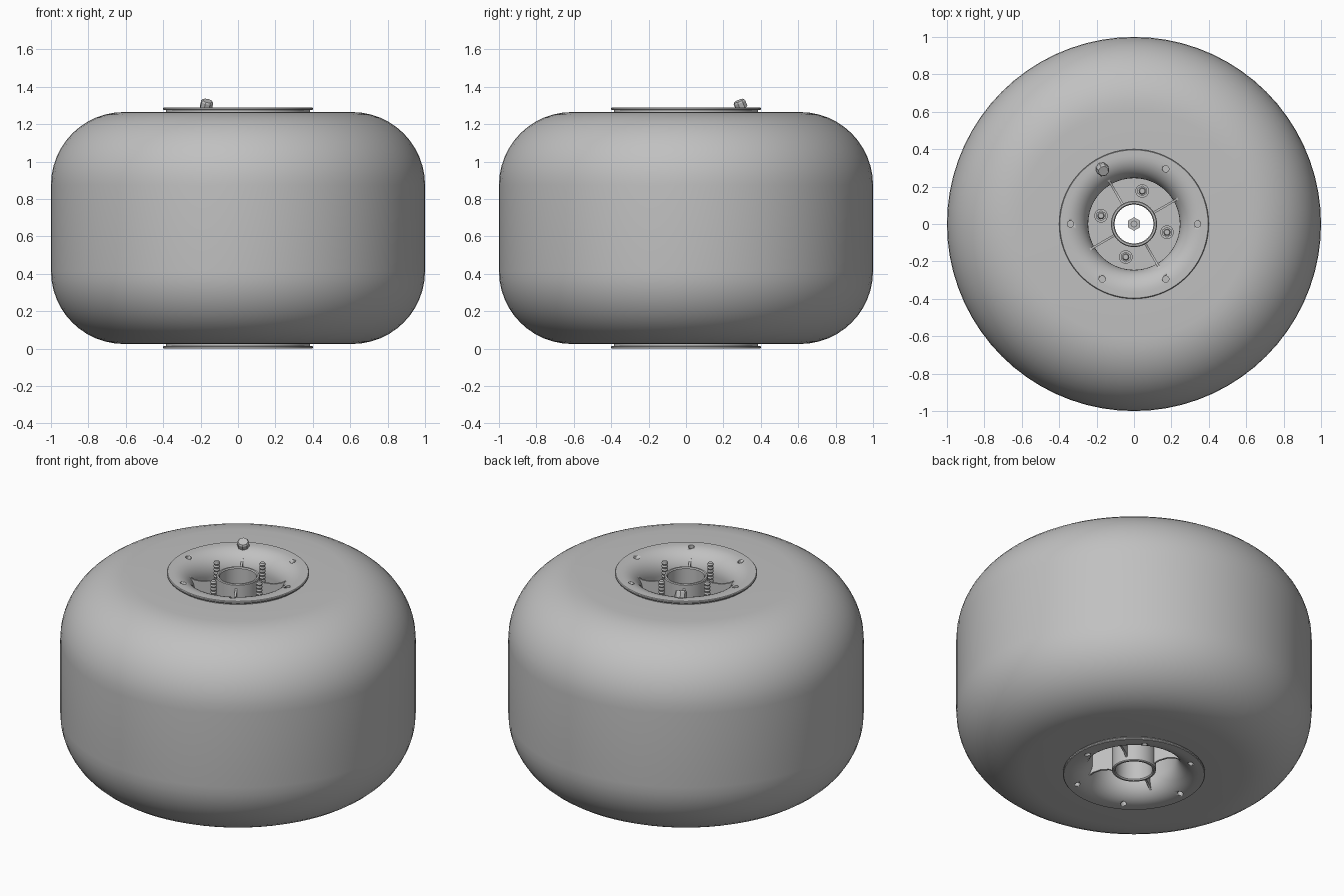
import bpy
import bmesh
from math import sin, cos, radians, pi
from mathutils import Matrix, Vector

if "Cube" in bpy.data.objects:
    bpy.data.objects.remove(bpy.data.objects["Cube"], do_unlink=True)

MID = 0.645  # height of the mirror plane

grey = bpy.data.materials.new("plain grey")
grey.use_nodes = True
COLOUR = (0.53, 0.53, 0.53, 1)
grey.diffuse_color = COLOUR
grey.node_tree.nodes["Principled BSDF"].inputs["Base Color"].default_value = COLOUR


def finish(bm, name, angle=30):
    bmesh.ops.recalc_face_normals(bm, faces=bm.faces)
    mesh = bpy.data.meshes.new(name)
    bm.to_mesh(mesh)
    bm.free()
    mesh.materials.append(grey)
    obj = bpy.data.objects.new(name, mesh)
    bpy.context.collection.objects.link(obj)
    smooth(obj, angle)
    return obj


def smooth(obj, angle=30):
    bpy.ops.object.select_all(action='DESELECT')
    obj.select_set(True)
    bpy.context.view_layer.objects.active = obj
    bpy.ops.object.shade_smooth_by_angle(angle=radians(angle))


def lathe(bm, profile, steps, matrix=Matrix()):
    """Revolve a closed (radius, height) outline around z."""
    rings = []
    for i in range(steps):
        a = 2 * pi * i / steps
        rings.append([bm.verts.new(matrix @ Vector((r * cos(a), r * sin(a), z)))
                      for r, z in profile])
    n = len(profile)
    for i in range(steps):
        a, b = rings[i], rings[(i + 1) % steps]
        for j in range(n):
            k = (j + 1) % n
            bm.faces.new((a[j], b[j], b[k], a[k]))


def cylinder(bm, radius, z0, z1, sides, matrix=Matrix()):
    place = matrix @ Matrix.Translation((0, 0, (z0 + z1) / 2))
    bmesh.ops.create_cone(bm, cap_ends=True, segments=sides, radius1=radius,
                          radius2=radius, depth=z1 - z0, matrix=place)


def arc(cx, cz, r, start, end, count):
    angles = [radians(start + (end - start) * i / count) for i in range(count + 1)]
    return [(cx + r * cos(a), cz + r * sin(a)) for a in angles]


def mirrored(half):
    """Complete an upper half outline with its reflection below MID."""
    return half + [(r, 2 * MID - z) for r, z in reversed(half)]


def polar(radius, degrees, z=0):
    a = radians(degrees)
    return Matrix.Translation((radius * cos(a), radius * sin(a), z))


# Tyre: wide barrel with rounded shoulders
bm = bmesh.new()
lathe(bm, mirrored([(0.38, 1.265)] + arc(0.61, 0.875, 0.39, 90, 0, 12)), 72)
tyre = finish(bm, "tyre")

# Rim: thin flanges flaring into a straight bore
bm = bmesh.new()
flange = [(0.385, 1.275), (0.397, 1.275), (0.4, 1.279), (0.4, 1.286), (0.396, 1.29)]
lathe(bm, mirrored(flange + arc(0.365, 1.17, 0.12, 90, 180, 10)), 72)
rim = finish(bm, "rim")

# Bolt holes cut through both flanges
bm = bmesh.new()
for angle in range(0, 360, 60):
    for z in (0.03, 1.26):
        if angle == 120 and z > MID:
            continue
        cylinder(bm, 0.017, z - 0.05, z + 0.05, 16, polar(0.34, angle))
cutter = finish(bm, "bolt_hole_cutter")
cutter.hide_render = True
cutter.hide_viewport = True
cut = rim.modifiers.new("bolt holes", 'BOOLEAN')
cut.operation = 'DIFFERENCE'
cut.solver = 'EXACT'
cut.object = cutter

# Hub sleeve, open from end to end
bm = bmesh.new()
lathe(bm, mirrored([(0.104, 1.26), (0.109, 1.267), (0.119, 1.267), (0.123, 1.262)]), 48)
finish(bm, "hub_sleeve")

# Web plate joining sleeve and rim
bm = bmesh.new()
lathe(bm, [(0.115, 0.8), (0.25, 0.8), (0.25, 0.84), (0.115, 0.84)], 64)
finish(bm, "web_plate")

# Four radial ribs with dipped ends
bm = bmesh.new()
outline = mirrored([(0.115, 1.245), (0.15, 1.228), (0.2, 1.222), (0.245, 1.23),
                    (0.28, 1.25), (0.29, 1.235), (0.29, 1.2)])
for angle in range(30, 390, 90):
    turn = Matrix.Rotation(radians(angle), 4, 'Z')
    sides = [[bm.verts.new(turn @ Vector((r, y, z))) for r, z in outline]
             for y in (-0.006, 0.006)]
    for side in sides:
        bm.faces.new(side)
    for i in range(len(outline)):
        j = (i + 1) % len(outline)
        bm.faces.new((sides[0][i], sides[0][j], sides[1][j], sides[1][i]))
finish(bm, "ribs")

# Threaded studs with washers and nuts
bm = bmesh.new()
BASE, TOP, THREADS = 0.84, 1.29, 22
pitch = (TOP - BASE) / THREADS
thread = [(0.002, BASE)]
for i in range(THREADS):
    thread += [(0.015, BASE + i * pitch), (0.019, BASE + (i + 0.5) * pitch)]
thread += [(0.014, TOP), (0.0005, TOP)]
for angle in range(76, 436, 90):
    place = polar(0.182, angle)
    lathe(bm, thread, 12, place)
    cylinder(bm, 0.036, BASE, BASE + 0.015, 24, place)
    cylinder(bm, 0.028, BASE + 0.015, BASE + 0.05, 6, place)
finish(bm, "studs")

# Axle rod and hexagonal nut inside the sleeve
bm = bmesh.new()
cylinder(bm, 0.018, MID - 0.3, MID + 0.3, 20)
cylinder(bm, 0.036, MID + 0.24, MID + 0.28, 6)
cylinder(bm, 0.036, MID - 0.28, MID - 0.24, 6)
finish(bm, "axle_rod")

# Valve stem and faceted cap leaning towards the axis
bm = bmesh.new()
lean = (polar(0.335, 120, 1.307) @ Matrix.Rotation(radians(120), 4, 'Z')
        @ Matrix.Rotation(radians(-25), 4, 'Y'))
cylinder(bm, 0.018, -0.06, 0, 16, lean)
lathe(bm, [(0.001, -0.022), (0.034, -0.022), (0.034, 0.012),
           (0.028, 0.02), (0.001, 0.02)], 8, lean)
finish(bm, "valve_cap")
